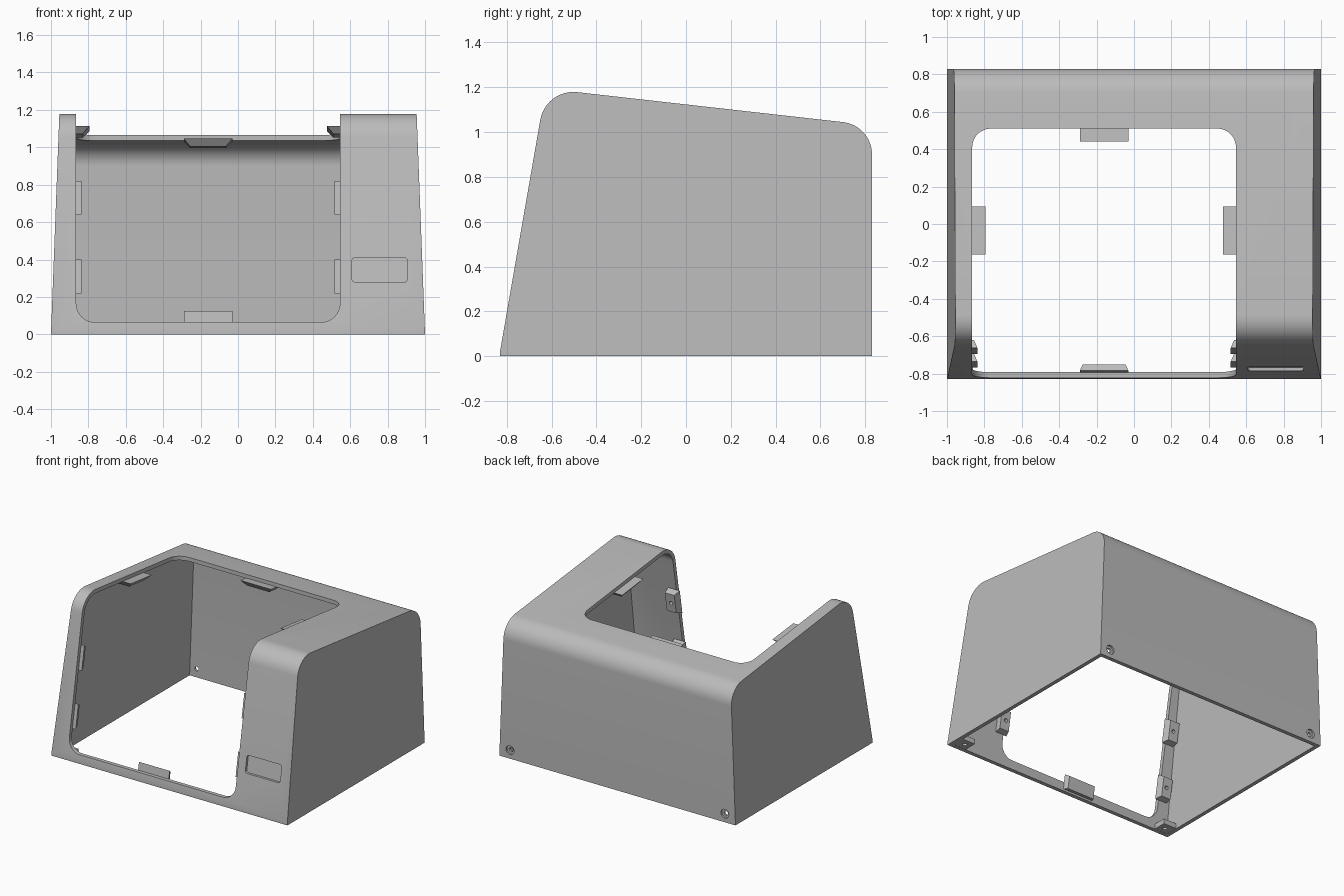
import bpy, bmesh, math
from mathutils import Vector, Matrix

cube = bpy.data.objects.get("Cube")
if cube:
    bpy.data.objects.remove(cube, do_unlink=True)

# Single grey plastic
grey = bpy.data.materials.new("grey plastic")
grey.use_nodes = True
COLOUR = (0.5, 0.5, 0.5, 1)
grey.diffuse_color = COLOUR
grey.node_tree.nodes["Principled BSDF"].inputs["Base Color"].default_value = COLOUR

WALL = 0.03
TOP_SLOPE, FRONT_SLOPE = -0.1125, 0.174
TOP_DIR = Vector((0, 1, TOP_SLOPE)).normalized()
FRONT_DIR = Vector((0, FRONT_SLOPE, 1)).normalized()
X = Vector((1, 0, 0))
LEFT, RIGHT = 0.545, -0.865       # opening sides


def front_y(z):
    return -0.83 + FRONT_SLOPE * (z - 0.02)


def top_z(y):
    return 1.18 + TOP_SLOPE * (y + 0.5)


def rounded(corners, steps=12):
    """Outline from (a, b, radius) corners, with arcs where radius > 0."""
    out = []
    for i, (a, b, r) in enumerate(corners):
        p = Vector((a, b))
        if r == 0:
            out.append(p)
            continue
        u = (Vector(corners[i - 1][:2]) - p).normalized()
        v = (Vector(corners[(i + 1) % len(corners)][:2]) - p).normalized()
        half = u.angle(v) / 2
        c = p + (u + v).normalized() * r / math.sin(half)
        start = p + u * r / math.tan(half) - c
        sweep = math.pi - 2 * half
        if u.x * v.y - u.y * v.x > 0:
            sweep = -sweep
        for k in range(steps + 1):
            out.append(c + Matrix.Rotation(sweep * k / steps, 2) @ start)
    return out


def loft(name, ring_a, ring_b):
    """Closed solid between two matching rings."""
    bm = bmesh.new()
    a = [bm.verts.new(p) for p in ring_a]
    b = [bm.verts.new(p) for p in ring_b]
    bm.faces.new(a)
    bm.faces.new(b[::-1])
    for i in range(len(a)):
        j = (i + 1) % len(a)
        bm.faces.new((a[i], b[i], b[j], a[j]))
    bmesh.ops.recalc_face_normals(bm, faces=bm.faces)
    mesh = bpy.data.meshes.new(name)
    bm.to_mesh(mesh)
    bm.free()
    mesh.materials.append(grey)
    ob = bpy.data.objects.new(name, mesh)
    bpy.context.collection.objects.link(ob)
    return ob


def rod(start, end, radius):
    """Round cutter between two points."""
    turn = (end - start).to_track_quat('Z', 'Y')
    ring = [turn @ Vector((math.cos(t), math.sin(t), 0)) * radius
            for t in (math.tau * k / 20 for k in range(20))]
    return loft("cutter", [start + p for p in ring], [end + p for p in ring])


def cut(ob, cutter):
    mod = ob.modifiers.new("cut", 'BOOLEAN')
    mod.operation, mod.solver, mod.object = 'DIFFERENCE', 'EXACT', cutter
    cutter.hide_render = True
    bpy.context.view_layer.objects.active = ob
    bpy.ops.object.modifier_apply(modifier=mod.name)
    bpy.data.objects.remove(cutter, do_unlink=True)


def side_profile(name, outline, half_width):
    """Side outline spread across x, narrowing upwards."""
    rings = [[(s * (half_width - 0.038 * p.y), p.x, p.y) for p in outline]
             for s in (1, -1)]
    return loft(name, *rings)


# Hollow housing, open underneath
outer = rounded([(-0.83, 0, 0), (-0.83, 0.02, 0), (-0.626, 1.194, 0.15),
                 (0.83, 1.03, 0.145), (0.83, 0, 0)])
inner = rounded([(-0.8, -0.1, 0), (-0.8, 0.02, 0), (-0.602, 1.161, 0.12),
                 (0.8, 1.003, 0.115), (0.8, -0.1, 0)])
housing = side_profile("housing", outer, 1)
cut(housing, side_profile("cutter", inner, 1 - WALL))

# Opening that wraps from the front over the top
face = rounded([(RIGHT, 0.065, 0.1), (LEFT, 0.065, 0.1), (LEFT, 1.5, 0), (RIGHT, 1.5, 0)])
cut(housing, loft("cutter", *[[(p.x, y, p.y) for p in face] for y in (-1.2, -0.4)]))
roof = rounded([(RIGHT, -0.45, 0), (LEFT, -0.45, 0), (LEFT, 0.51, 0.1), (RIGHT, 0.51, 0.1)])
cut(housing, loft("cutter", *[[(p.x, p.y, z) for p in roof] for z in (0.8, 1.5)]))

# Shallow label recess in the wide front pillar
label = rounded([(0.61, 0.28, 0.015), (0.905, 0.28, 0.015),
                 (0.905, 0.41, 0.015), (0.61, 0.41, 0.015)], 4)
cut(housing, loft("cutter", *[[(p.x, front_y(p.y) + d, p.y) for p in label]
                              for d in (-0.05, 0.018)]))

# Counterbored screw holes in the back
for s in (1, -1):
    at = Vector((s * 0.91, 0.83, 0.065))
    for depth, radius in ((0.014, 0.034), (0.08, 0.017)):
        cut(housing, rod(at + Vector((0, 0.05, 0)), at - Vector((0, depth, 0)), radius))


def clip(name, at, reach_dir, along, down, half, reach, root, depth, chamfer):
    """Chamfered tab on the inner surface, reaching into the opening."""
    at = at - down * 0.002

    def ring(tip, h, d):
        return [at + reach_dir * s + along * t + down * d
                for s, t in ((-root, -h), (tip, -h), (tip, h), (-root, h))]
    return loft(name, ring(reach, half, 0), ring(reach - chamfer, half - chamfer, depth))


parts = [housing]
top_in = -X.cross(TOP_DIR)        # into the housing from the roof
front_in = -X.cross(FRONT_DIR)    # into the housing from the front
if top_in.z > 0:
    top_in = -top_in
if front_in.y < 0:
    front_in = -front_in

# Clips at the back, bottom and sides of the opening
parts.append(clip("back_clip", Vector((-0.16, 0.51, top_z(0.51) - WALL)),
                  -TOP_DIR, X, top_in, 0.13, 0.07, 0.05, 0.038, 0.035))
parts.append(clip("bottom_clip", Vector((-0.16, front_y(0.065) + WALL, 0.065)),
                  FRONT_DIR, X, front_in, 0.13, 0.06, 0.05, 0.035, 0.015))
for side, x, s in (("left", LEFT, -1), ("right", RIGHT, 1)):
    parts.append(clip(side + "_clip", Vector((x, -0.035, top_z(-0.035) - WALL)),
                      X * s, TOP_DIR, top_in, 0.128, 0.07, 0.07, 0.038, 0.035))
    # Screw bosses behind the pillars
    for level, z in (("lower", 0.31), ("upper", 0.73)):
        at = Vector((x, front_y(z) + WALL, z))
        boss = clip(side + "_" + level + "_boss", at, X * s, FRONT_DIR, front_in,
                    0.092, 0.028, 0.07, 0.045, 0.018)
        hole = at - X * s * 0.025
        cut(boss, rod(hole + front_in * 0.015, hole + front_in * 0.1, 0.014))
        parts.append(boss)
    # Foot tabs in the front corners
    corner = [(-s * 0.86, -0.81), (-s * 0.975, -0.81), (-s * 0.975, -0.7), (-s * 0.86, -0.7)]
    foot = loft(side + "_foot_tab", *[[(a, b, z) for a, b in corner] for z in (0.001, 0.04)])
    mid = Vector((-s * 0.91, -0.75, 0))
    cut(foot, rod(mid - Vector((0, 0, 0.05)), mid + Vector((0, 0, 0.1)), 0.016))
    parts.append(foot)

# Smooth fillets, crisp edges
for ob in parts:
    bpy.ops.object.select_all(action='DESELECT')
    ob.select_set(True)
    bpy.context.view_layer.objects.active = ob
    bpy.ops.object.shade_smooth_by_angle(angle=math.radians(30))
